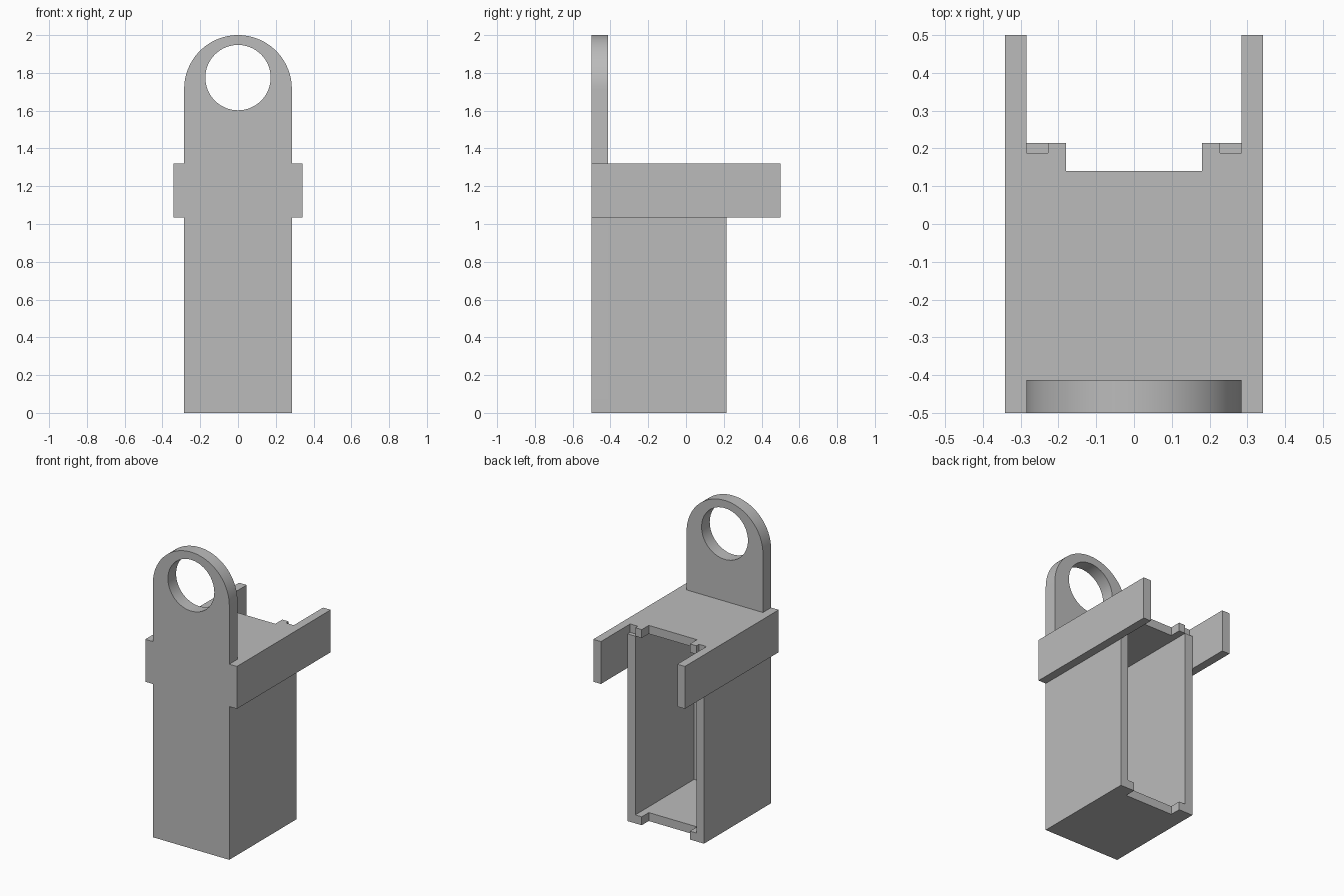
import bpy
import bmesh
from math import sin, cos, pi, radians
from mathutils import Vector

if "Cube" in bpy.data.objects:
    bpy.data.objects.remove(bpy.data.objects["Cube"], do_unlink=True)

# Single grey material
GREY = (0.5, 0.5, 0.5, 1.0)
grey = bpy.data.materials.new("plain grey")
grey.use_nodes = True
grey.diffuse_color = GREY
grey.node_tree.nodes["Principled BSDF"].inputs["Base Color"].default_value = GREY

# Main dimensions
W = 0.285                      # half width of the box
T = 0.057                      # wall thickness
INNER = W - T                  # half width of the cavity
FRONT, BACK = -0.5, 0.215      # box depth
PANEL = -0.413                 # rear of the front panel
ARM_Z, DECK_Z = 1.034, 1.32    # arm underside and deck top


def arc(cx, cz, r, start, end, steps):
    """Points along a circular arc."""
    return [(cx + r * cos(start + (end - start) * i / steps),
             cz + r * sin(start + (end - start) * i / steps))
            for i in range(steps + 1)]


def prism(name, loops, low, high, axis="Z"):
    """Fill an outline (with optional holes) and extrude it along Z or Y."""
    def place(a, b, h):
        return Vector((a, b, h)) if axis == "Z" else Vector((a, h, b))

    bm = bmesh.new()
    edges = []
    for loop in loops:
        vs = [bm.verts.new(place(a, b, low)) for a, b in loop]
        edges += [bm.edges.new((vs[i - 1], vs[i])) for i in range(len(vs))]
    bmesh.ops.triangle_fill(bm, edges=edges, use_beauty=True,
                            normal=place(0, 0, 1))
    out = bmesh.ops.extrude_face_region(bm, geom=bm.faces[:])
    moved = [v for v in out["geom"] if isinstance(v, bmesh.types.BMVert)]
    bmesh.ops.translate(bm, verts=moved, vec=place(0, 0, high - low))
    bmesh.ops.recalc_face_normals(bm, faces=bm.faces[:])
    mesh = bpy.data.meshes.new(name)
    bm.to_mesh(mesh)
    bm.free()
    mesh.materials.append(grey)
    obj = bpy.data.objects.new(name, mesh)
    bpy.context.collection.objects.link(obj)
    return obj


def rect(x0, x1, y0, y1):
    return [(x0, y0), (x1, y0), (x1, y1), (x0, y1)]


def mirrored(half):
    """Complete a right-hand outline with its mirror image."""
    return half + [(-x, y) for x, y in reversed(half)]


# Front panel with rounded top and hanging hole
outline = [(-W, 0), (W, 0)] + arc(0, 2 - W, W, 0, pi, 48)
hole = arc(0, 1.775, 0.173, 0, 2 * pi, 64)[:-1]
panel = prism("front_panel", [outline, hole], FRONT, PANEL, "Y")
bpy.ops.object.select_all(action="DESELECT")
panel.select_set(True)
bpy.context.view_layer.objects.active = panel
bpy.ops.object.shade_smooth_by_angle(angle=radians(30))

# Side walls and the long arms outside them
for side, s in (("left", 1), ("right", -1)):
    prism(side + "_wall", [rect(s * INNER, s * W, PANEL, BACK)], T, DECK_Z - T)
    prism(side + "_arm", [rect(s * W, s * (W + T), FRONT, 0.5)], ARM_Z, DECK_Z)

# Floor and deck: plates with a rear pocket, each filled by a U-shaped rim
SLOT, POCKET, NOTCH = 0.18, 0.08, 0.14
for name, edge, low in (("floor", BACK, 0), ("deck", 0.188, DECK_Z - T)):
    plate = mirrored([(W, PANEL), (W, edge), (INNER, edge), (INNER, POCKET)])
    rim = mirrored([(INNER, POCKET), (INNER, BACK), (SLOT, BACK), (SLOT, NOTCH)])
    prism(name + "_plate", [plate], low, low + T)
    prism(name + "_rim", [rim], low, low + T)
